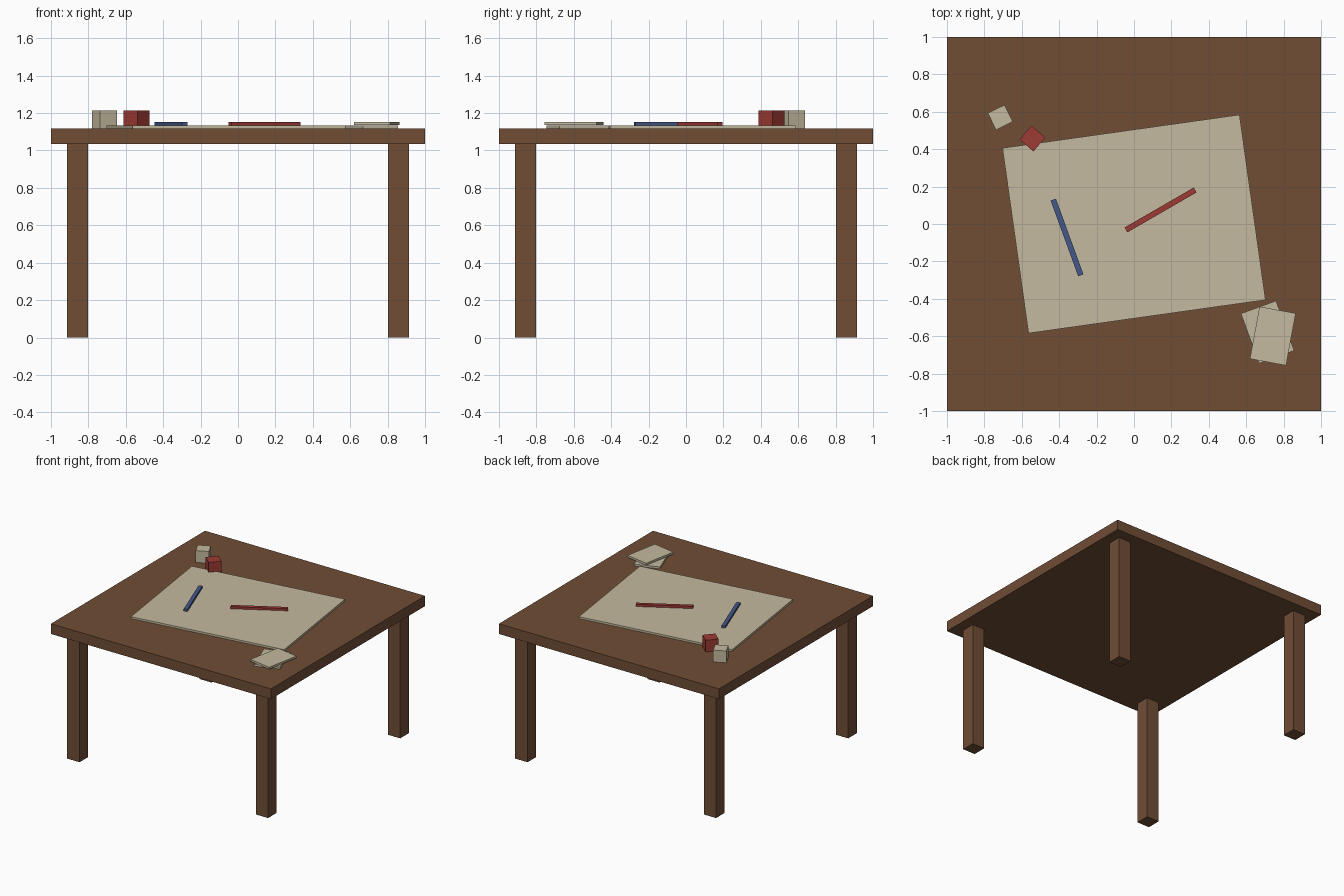
import bpy, bmesh, math
from mathutils import Matrix

if "Cube" in bpy.data.objects:
    bpy.data.objects.remove(bpy.data.objects["Cube"])


def material(name, rgb):
    m = bpy.data.materials.new(name)
    m.diffuse_color = (*rgb, 1)
    m.use_nodes = True
    m.node_tree.nodes["Principled BSDF"].inputs["Base Color"].default_value = m.diffuse_color
    return m


brown = material("brown wood", (0.16, 0.075, 0.036))
cream = material("cream paper", (0.55, 0.49, 0.345))
red = material("red", (0.34, 0.043, 0.036))
blue = material("blue", (0.058, 0.095, 0.24))


def box(name, mat, x, y, z0, z1, sx, sy, angle=0):
    """Box of footprint sx by sy from z0 to z1, turned about z."""
    bm = bmesh.new()
    bmesh.ops.create_cube(bm, size=1, matrix=Matrix.Diagonal((sx, sy, z1 - z0, 1)))
    me = bpy.data.meshes.new(name)
    bm.to_mesh(me)
    bm.free()
    me.materials.append(mat)
    ob = bpy.data.objects.new(name, me)
    ob.location = (x, y, (z0 + z1) / 2)
    ob.rotation_euler.z = math.radians(angle)
    bpy.context.collection.objects.link(ob)
    return ob


TOP = 1.118     # height of the table surface
SHEET = 1.134   # height of the paper surface

# Table
box("table_top", brown, 0, 0, 1.034, TOP, 2, 2)
for sx, side in ((-1, "left"), (1, "right")):
    for sy, end in ((-1, "front"), (1, "back")):
        box(f"{end}_{side}_leg", brown, sx * 0.857, sy * 0.857, 0, 1.034, 0.112, 0.112)

# Large sheet with two pens
box("large_sheet", cream, 0, 0, TOP, SHEET, 1.28, 1.0, 8)
box("red_pen", red, 0.142, 0.075, SHEET, 1.152, 0.427, 0.03, 30)
box("blue_pen", blue, -0.358, -0.072, SHEET, 1.152, 0.43, 0.03, -70)

# Small notes, one on the other
box("lower_note", cream, 0.714, -0.578, TOP, SHEET, 0.2, 0.284, 20)
box("upper_note", cream, 0.742, -0.599, SHEET + 0.001, 1.152, 0.197, 0.284, -10.5)

# Small blocks
box("red_block", red, -0.543, 0.457, TOP, 1.215, 0.098, 0.098, 49)
box("cream_block", cream, -0.715, 0.57, TOP, 1.215, 0.1, 0.1, 26)
